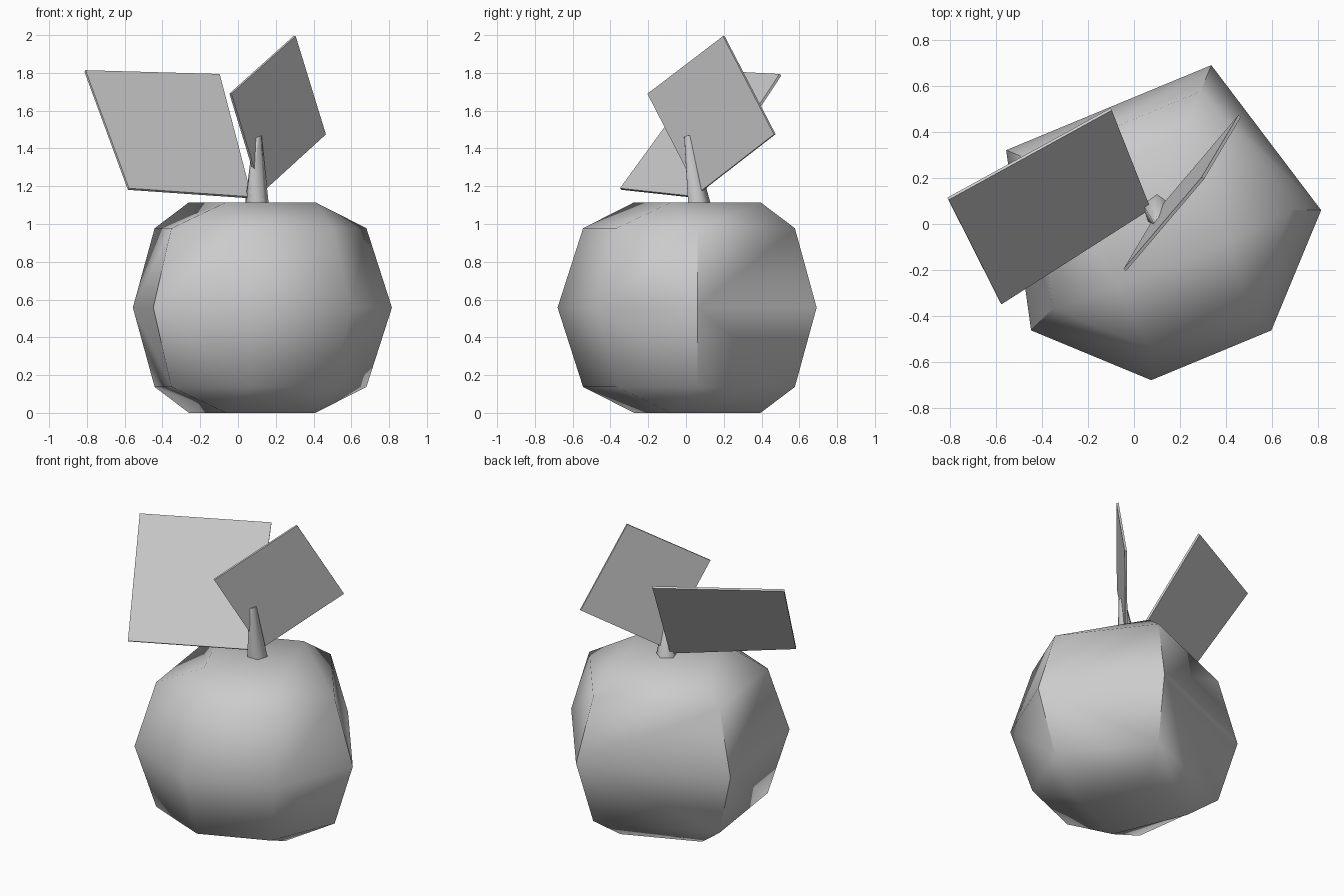
import bpy, bmesh
from math import radians, cos, sin, tau
from mathutils import Vector

old = bpy.data.objects.get("Cube")
if old:
    bpy.data.objects.remove(old, do_unlink=True)

GREY = (0.6, 0.6, 0.6, 1.0)
grey = bpy.data.materials.new("plain_grey")
grey.use_nodes = True
grey.diffuse_color = GREY
grey.node_tree.nodes["Principled BSDF"].inputs["Base Color"].default_value = GREY


def finish(name, bm, smooth_angle=None):
    """Turn a bmesh into a named, coloured object."""
    bmesh.ops.recalc_face_normals(bm, faces=bm.faces)
    mesh = bpy.data.meshes.new(name)
    bm.to_mesh(mesh)
    bm.free()
    mesh.materials.append(grey)
    ob = bpy.data.objects.new(name, mesh)
    bpy.context.collection.objects.link(ob)
    if smooth_angle:
        bpy.ops.object.select_all(action="DESELECT")
        ob.select_set(True)
        bpy.context.view_layer.objects.active = ob
        bpy.ops.object.shade_smooth_by_angle(angle=radians(smooth_angle))
    return ob


def ring(bm, centre, radius, angles):
    return [bm.verts.new(Vector(centre) + Vector((cos(a), sin(a), 0)) * radius)
            for a in map(radians, angles)]


# Fruit body: six-sided rings, closed by a square cap at each end
SIDES = [0, 67.5, 157.5, 225, 270, 315]
CAP = [67.5, 157.5, 247.5, 337.5]
CAP_OF_SIDE = [3, 0, 1, 2, 2, 3]
MID = 0.5575
bm = bmesh.new()


def body_ring(z, radius):
    verts = ring(bm, (0.075, 0.06, z), radius, SIDES)
    for v in verts[1:3]:  # the two wide back corners sit further in
        v.co.xy = Vector((0.075, 0.06)) + (v.co.xy - Vector((0.075, 0.06))) * cos(tau / 16)
    return verts


def bridge(a, b):
    for i in range(6):
        j = (i + 1) % 6
        bm.faces.new(dict.fromkeys((a[i], a[j], b[j], b[i])))


middle = body_ring(MID, 0.74)
for side in (-1, 1):
    shoulder = body_ring(MID + side * 0.42, 0.605)
    cap = ring(bm, (0.075, 0.06, MID + side * MID), 0.362, CAP)
    bridge(middle, shoulder)
    bridge(shoulder, [cap[k] for k in CAP_OF_SIDE])
    bm.faces.new(cap)
finish("fruit_body", bm, 52)

# Stem: a leaning, tapered prism
bm = bmesh.new()
angles = [18 + 72 * k for k in range(5)]
base = ring(bm, (0.1, 0.065, 1.105), 0.066, angles)
tip = ring(bm, (0.102, 0.01, 1.46), 0.024, angles)
for v in tip:
    v.co.z += (v.co.x - 0.102) * 0.4
for i in range(5):
    j = (i + 1) % 5
    bm.faces.new((base[i], base[j], tip[j], tip[i]))
bm.faces.new(base)
bm.faces.new(tip)
finish("stem", bm, 75)


# Leaves: thin rectangular plates rising from the stem
def leaf(name, corners):
    bm = bmesh.new()
    bm.faces.new([bm.verts.new(c) for c in corners])
    ob = finish(name, bm)
    mod = ob.modifiers.new("thickness", "SOLIDIFY")
    mod.thickness = 0.014
    mod.offset = 0


leaf("large_leaf", [(-0.81, 0.11, 1.81), (-0.1, 0.5, 1.79),
                    (0.07, 0.07, 1.14), (-0.58, -0.345, 1.185)])
leaf("small_leaf", [(0.3, 0.2, 1.995), (0.46, 0.47, 1.475),
                    (0.12, 0.07, 1.165), (-0.04, -0.2, 1.69)])
